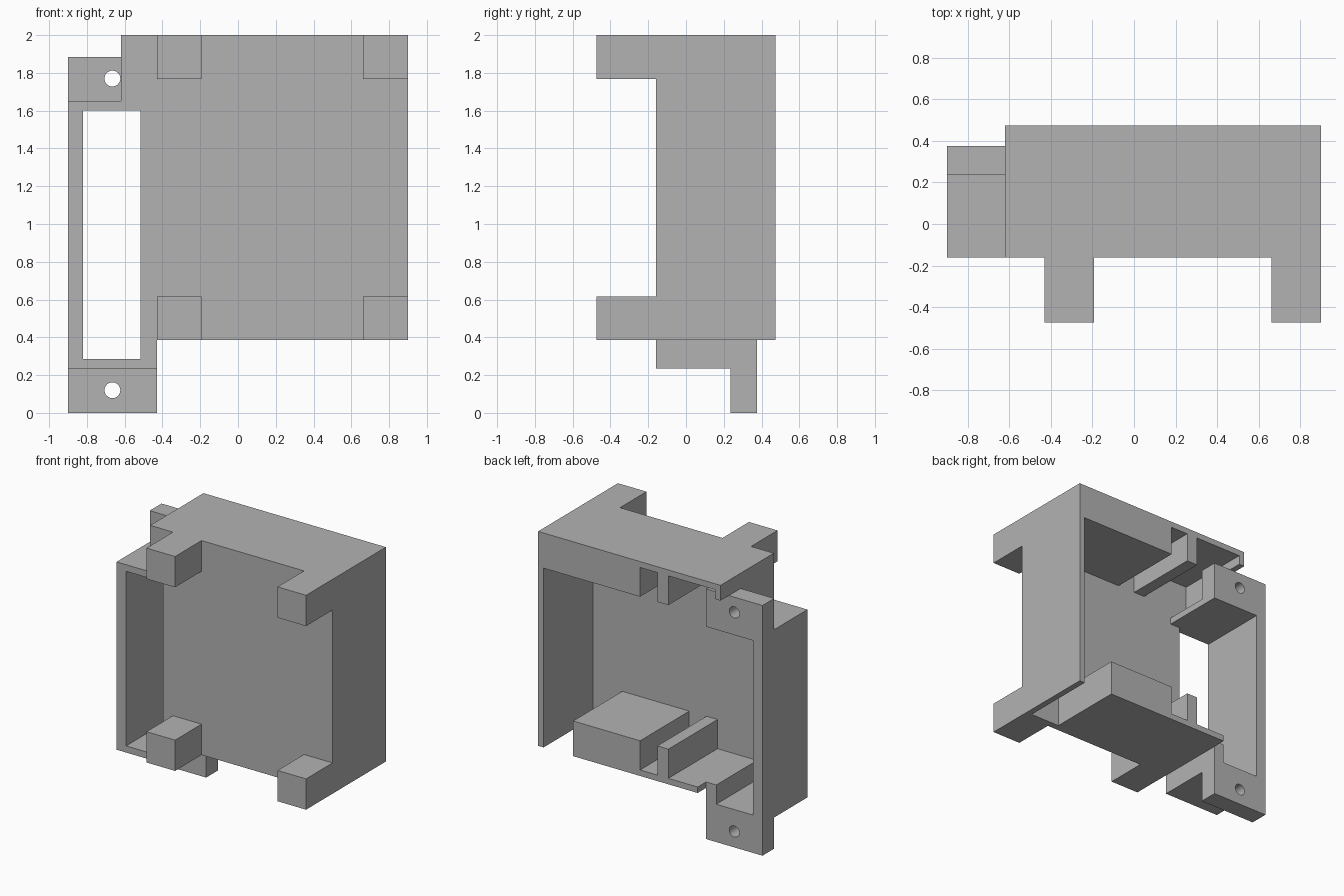
import bpy
import bmesh
import math

default_cube = bpy.data.objects.get("Cube")
if default_cube:
    bpy.data.objects.remove(default_cube, do_unlink=True)

# Single plain material
GREY = (0.45, 0.45, 0.45, 1)
grey = bpy.data.materials.new("plain_grey")
grey.use_nodes = True
grey.diffuse_color = GREY
grey.node_tree.nodes["Principled BSDF"].inputs["Base Color"].default_value = GREY

# Shared levels
FRONT, PLATE_BACK, LUG_FRONT, LUG_BACK, BACK = -0.16, -0.11, 0.235, 0.375, 0.475
LEFT, BOX_RIGHT, RIGHT = 0.9, -0.62, -0.9
BASE, TOP = 0.385, 2.0
FLOOR, CEILING = 0.43, 1.955
POST_L, POST_R, OPEN_R = -0.43, -0.515, -0.82
BAR_LOW, OPEN_LOW, OPEN_HIGH, BAR_HIGH, LUG_TOP = 0.235, 0.285, 1.6, 1.65, 1.885
BLOCK_X, RIB_L, RIB_R = 0.05, -0.094, -0.186
RISE = 0.265


def extrude(name, loops, y0, y1):
    """Extrude x-z outlines (the first is the outside, the rest holes) along y."""
    curve = bpy.data.curves.new(name, "CURVE")
    curve.dimensions = "2D"
    curve.fill_mode = "BOTH"
    curve.extrude = (y1 - y0) / 2
    for loop in loops:
        spline = curve.splines.new("POLY")
        spline.points.add(len(loop) - 1)
        for point, (x, z) in zip(spline.points, loop):
            point.co = (x, z, 0, 1)
        spline.use_cyclic_u = True
    obj = bpy.data.objects.new(name, curve)
    bpy.context.collection.objects.link(obj)
    obj.rotation_euler.x = math.pi / 2
    obj.location.y = (y0 + y1) / 2
    bpy.ops.object.select_all(action="DESELECT")
    obj.select_set(True)
    bpy.context.view_layer.objects.active = obj
    bpy.ops.object.convert(target="MESH")
    bpy.ops.object.transform_apply(location=True, rotation=True, scale=True)
    obj = bpy.context.object
    bm = bmesh.new()
    bm.from_mesh(obj.data)
    bmesh.ops.remove_doubles(bm, verts=bm.verts, dist=0.0005)
    bmesh.ops.recalc_face_normals(bm, faces=bm.faces)
    bmesh.ops.dissolve_limit(bm, angle_limit=0.01, verts=bm.verts, edges=bm.edges)
    bm.to_mesh(obj.data)
    bm.free()
    obj.data.materials.clear()
    obj.data.materials.append(grey)
    bpy.ops.object.shade_smooth_by_angle(angle=math.radians(30))
    return obj


def rect(x0, x1, z0, z1):
    return [(x0, z0), (x1, z0), (x1, z1), (x0, z1)]


def circle(x, z, r, n=32):
    return [(x + r * math.cos(math.tau * i / n), z + r * math.sin(math.tau * i / n))
            for i in range(n)]


# Front plate with the tall side opening
extrude("front_plate", [
    [(RIGHT, BAR_LOW), (POST_L, BAR_LOW), (POST_L, BASE), (LEFT, BASE),
     (LEFT, TOP), (BOX_RIGHT, TOP), (BOX_RIGHT, BAR_HIGH), (RIGHT, BAR_HIGH)],
    rect(OPEN_R, POST_R, OPEN_LOW, OPEN_HIGH)], FRONT, PLATE_BACK)

# Left wall, roof block, roof rib and short right wall in one profile
wall_in, right_in = LEFT - 0.046, BOX_RIGHT + 0.045
extrude("roof_and_left_wall", [
    [(LEFT, BASE), (LEFT, TOP), (BOX_RIGHT, TOP), (BOX_RIGHT, LUG_TOP),
     (right_in, LUG_TOP), (right_in, CEILING), (RIB_R, CEILING), (RIB_R, TOP - RISE),
     (RIB_L, TOP - RISE), (RIB_L, CEILING), (BLOCK_X, CEILING), (BLOCK_X, TOP - RISE),
     (wall_in, TOP - RISE), (wall_in, BASE)]], PLATE_BACK, BACK)
extrude("right_wall", [rect(BOX_RIGHT, right_in, BAR_HIGH, LUG_TOP)], PLATE_BACK, LUG_FRONT)

# Floor with its block and rib
extrude("floor", [
    [(0.608, BASE), (0.608, BASE + RISE), (BLOCK_X, BASE + RISE), (BLOCK_X, FLOOR),
     (RIB_L, FLOOR), (RIB_L, BASE + RISE), (RIB_R, BASE + RISE), (RIB_R, FLOOR),
     (POST_L, FLOOR), (POST_L, BASE)]], PLATE_BACK, BACK)


# Side frame, and the taller mounting flange behind it with screw holes
def frame_outline(low, high):
    return [(RIGHT, low), (POST_L, low), (POST_L, FLOOR), (POST_R, FLOOR),
            (POST_R, OPEN_LOW), (OPEN_R, OPEN_LOW), (OPEN_R, OPEN_HIGH),
            (POST_L, OPEN_HIGH), (POST_L, high), (RIGHT, high)]


hole_x = (RIGHT + POST_L) / 2
extrude("side_frame", [frame_outline(BAR_LOW, BAR_HIGH)], PLATE_BACK, LUG_FRONT)
extrude("mounting_flange", [frame_outline(0, LUG_TOP)]
        + [circle(hole_x, z, 0.042) for z in (0.12, 1.77)], LUG_FRONT, LUG_BACK)

# Four square feet on the front corners
for side, x in (("left", 0.662), ("right", POST_L)):
    for level, z in (("lower", BASE), ("upper", TOP - 0.232)):
        extrude(f"{level}_{side}_foot", [rect(x, x + LEFT - 0.662, z, z + 0.232)], -BACK, FRONT)
